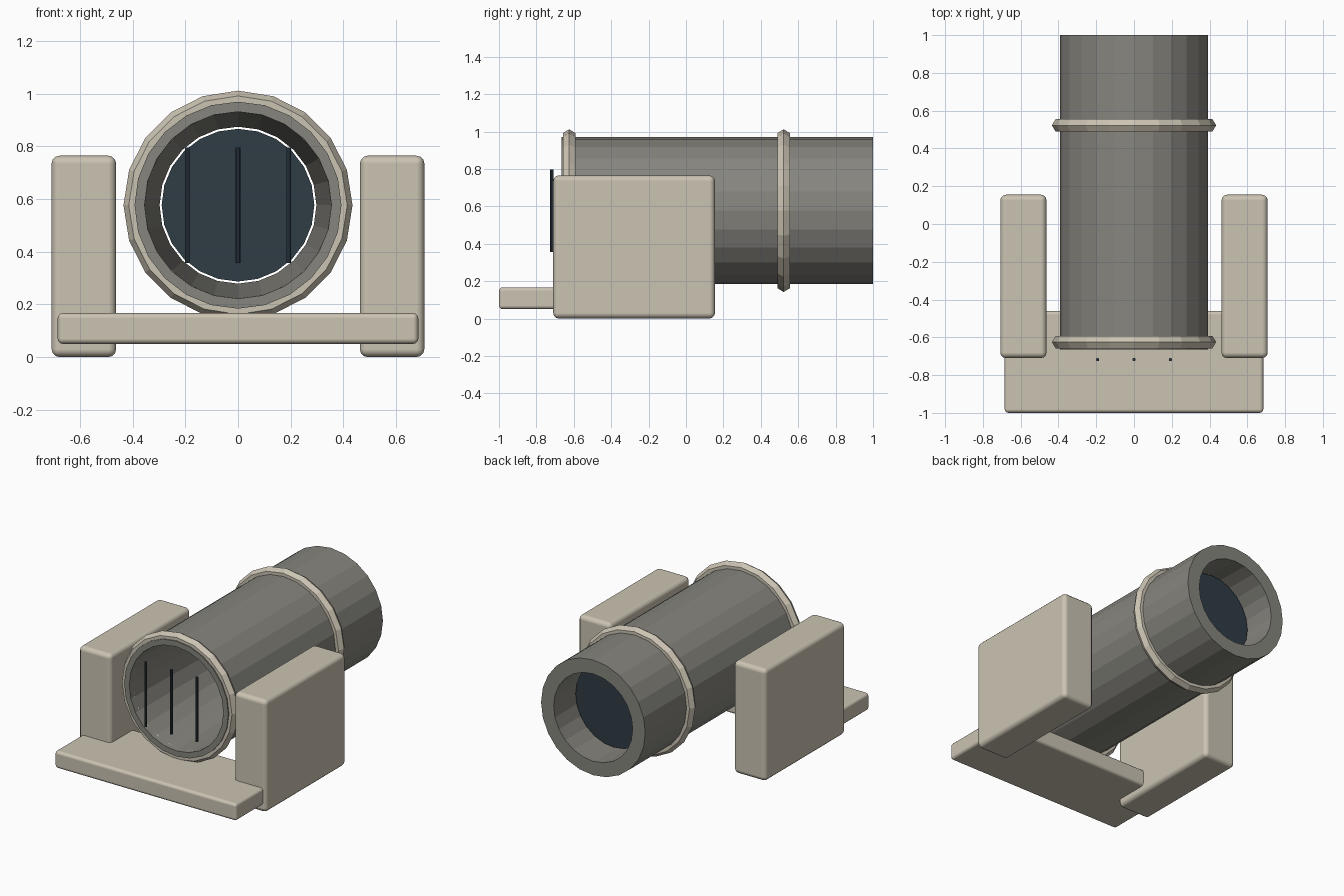
import bpy, bmesh, math

if "Cube" in bpy.data.objects:
    bpy.data.objects.remove(bpy.data.objects["Cube"])

AXIS_Z = 0.577


def material(name, rgb):
    m = bpy.data.materials.new(name)
    m.diffuse_color = (*rgb, 1)
    m.use_nodes = True
    m.node_tree.nodes["Principled BSDF"].inputs["Base Color"].default_value = m.diffuse_color
    return m


BEIGE = material("beige_paint", (0.60, 0.55, 0.45))
GREY = material("grey_metal", (0.24, 0.235, 0.21))
DARK = material("dark_glass", (0.028, 0.045, 0.06))


def finish(name, bm, mat):
    bmesh.ops.recalc_face_normals(bm, faces=bm.faces)
    me = bpy.data.meshes.new(name)
    bm.to_mesh(me)
    bm.free()
    ob = bpy.data.objects.new(name, me)
    bpy.context.collection.objects.link(ob)
    me.materials.append(mat)
    return ob


def ring(name, profile, sides, mat):
    """Sweep a closed (radius, y) profile around the barrel axis."""
    bm = bmesh.new()
    loops = []
    for i in range(sides):
        a = 2 * math.pi * i / sides
        loops.append([bm.verts.new((r * math.cos(a), y, AXIS_Z + r * math.sin(a)))
                      for r, y in profile])
    n = len(profile)
    for i in range(sides):
        p, q = loops[i], loops[(i + 1) % sides]
        for j in range(n):
            k = (j + 1) % n
            bm.faces.new((p[j], p[k], q[k], q[j]))
    return finish(name, bm, mat)


def rounded_box(name, lo, hi, bevel):
    bm = bmesh.new()
    bmesh.ops.create_cube(bm, size=1)
    for v in bm.verts:
        v.co = [(a + b) / 2 + c * (b - a) for a, b, c in zip(lo, hi, v.co)]
    ob = finish(name, bm, BEIGE)
    mod = ob.modifiers.new("rounding", 'BEVEL')
    mod.width = bevel
    mod.segments = 3
    mod.harden_normals = True
    for p in ob.data.polygons:
        p.use_smooth = True
    return ob


def cylinder(name, radius, depth, sides, loc, rot, mat):
    bm = bmesh.new()
    bmesh.ops.create_cone(bm, cap_ends=True, segments=sides, radius1=radius,
                          radius2=radius, depth=depth)
    ob = finish(name, bm, mat)
    ob.location = loc
    ob.rotation_euler = rot
    return ob


# Hollow barrel, bore slightly wider at the front
ring("barrel", [(0.393, -0.665), (0.393, 1.0), (0.298, 1.0), (0.355, -0.665)], 24, GREY)

# Raised bands around the barrel
for label, y in (("front_band", -0.625), ("rear_band", 0.522)):
    hexagon = [(0.395 + 0.04 * math.cos(math.pi * i / 3),
                y + 0.038 * math.sin(math.pi * i / 3)) for i in range(6)]
    ring(label, hexagon, 20, BEIGE)

# Lens disc set inside the rear opening
cylinder("lens", 0.29, 0.02, 24, (0, 0.765, AXIS_Z), (math.pi / 2, 0, 0), DARK)

# Thin upright bars in front of the opening
for i in (-1, 0, 1):
    cylinder(f"grille_bar_{i + 2}", 0.009, 0.44, 8, (0.193 * i, -0.718, AXIS_Z), (0, 0, 0), DARK)

# Side blocks
for label, s in (("left_block", -1), ("right_block", 1)):
    x0, x1 = sorted((s * 0.463, s * 0.708))
    rounded_box(label, (x0, -0.71, 0), (x1, 0.155, 0.765), 0.03)

# Base plate at the front
rounded_box("base_plate", (-0.685, -1.0, 0.05), (0.685, -0.46, 0.167), 0.02)
